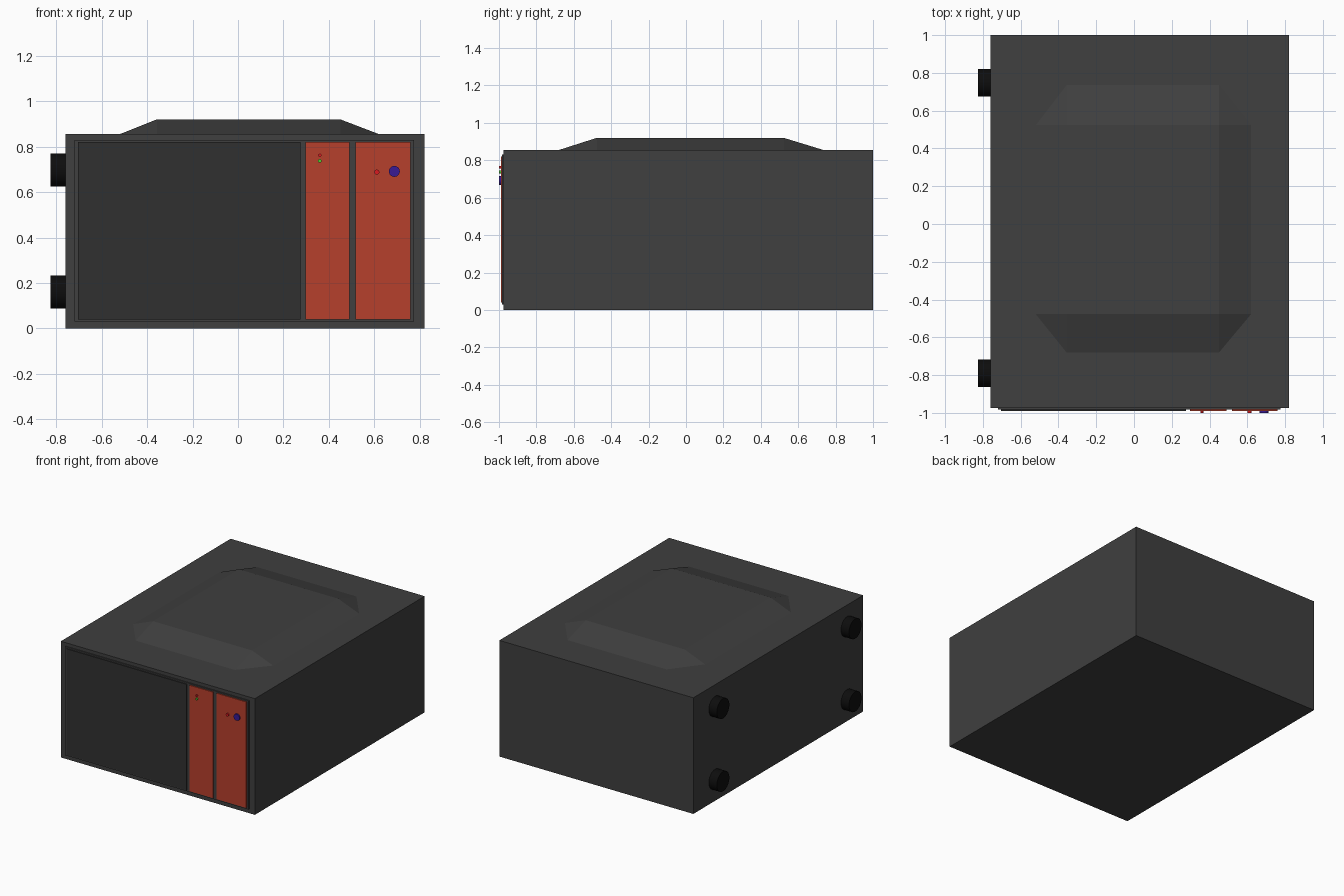
import bpy, bmesh
from math import pi
from mathutils import Matrix

if "Cube" in bpy.data.objects:
    bpy.data.objects.remove(bpy.data.objects["Cube"])


def material(name, r, g, b):
    m = bpy.data.materials.new(name)
    m.diffuse_color = (r, g, b, 1)
    m.use_nodes = True
    m.node_tree.nodes["Principled BSDF"].inputs["Base Color"].default_value = m.diffuse_color
    return m


case_grey = material("case_grey", 0.05, 0.05, 0.05)
dark_grey = material("dark_grey", 0.03, 0.03, 0.03)
panel_red = material("panel_red", 0.47, 0.05, 0.025)
foot_black = material("foot_black", 0.004, 0.004, 0.004)
red = material("light_red", 0.7, 0.01, 0.015)
green = material("light_green", 0.08, 0.6, 0.03)
blue = material("button_blue", 0.04, 0.01, 0.3)


def finish(name, bm, mat):
    bmesh.ops.recalc_face_normals(bm, faces=bm.faces[:])
    mesh = bpy.data.meshes.new(name)
    bm.to_mesh(mesh)
    bm.free()
    mesh.materials.append(mat)
    ob = bpy.data.objects.new(name, mesh)
    bpy.context.collection.objects.link(ob)
    return ob


def box(name, x, y, z, mat):
    bm = bmesh.new()
    size = Matrix.Diagonal((x[1] - x[0], y[1] - y[0], z[1] - z[0], 1))
    centre = Matrix.Translation((sum(x) / 2, sum(y) / 2, sum(z) / 2))
    bmesh.ops.create_cube(bm, size=1, matrix=centre @ size)
    return finish(name, bm, mat)


def disc(name, centre, radius, depth, axis, mat, sides=32):
    bm = bmesh.new()
    turn = Matrix.Rotation(pi / 2, 4, axis)
    bmesh.ops.create_cone(bm, cap_ends=True, segments=sides, radius1=radius,
                          radius2=radius, depth=depth,
                          matrix=Matrix.Translation(centre) @ turn)
    ob = finish(name, bm, mat)
    for f in ob.data.polygons:
        f.use_smooth = len(f.vertices) == 4
    for e in ob.data.edges:  # keep the rims crisp
        a, b = (ob.data.vertices[i].co for i in e.vertices)
        k = 0 if axis == 'Y' else 1
        e.use_edge_sharp = abs(a[k] - b[k]) < 1e-5
    return ob


# Main case
box("case", (-0.76, 0.82), (-0.975, 1.0), (0, 0.855), case_grey)

# Raised lid: octagonal base sloping up to a rectangular top
x0, x1, y0, y1 = -0.357, 0.45, -0.477, 0.523
bm = bmesh.new()
zb, zt = 0.855, 0.92
top = [bm.verts.new((x, y, zt)) for x, y in ((x0, y0), (x1, y0), (x1, y1), (x0, y1))]
base = [bm.verts.new((x, y, zb)) for x, y in (
    (x0, -0.68), (x1, -0.68), (0.62, y0), (0.62, y1),
    (x1, 0.735), (x0, 0.735), (-0.52, y1), (-0.52, y0))]
bm.faces.new(top)
bm.faces.new(base[::-1])
for i in range(4):
    a, b = base[2 * i], base[2 * i + 1]
    bm.faces.new((a, b, top[(i + 1) % 4], top[i]))
    bm.faces.new((b, base[(2 * i + 2) % 8], top[(i + 1) % 4]))
finish("raised_lid", bm, case_grey)

# Front backing plate and the three panels on it
box("front_plate", (-0.72, 0.775), (-0.983, -0.97), (0.03, 0.83), case_grey)
for name, x, mat in (("display_panel", (-0.705, 0.275), dark_grey),
                     ("left_control_panel", (0.297, 0.49), panel_red),
                     ("right_control_panel", (0.518, 0.76), panel_red)):
    box(name, x, (-0.99, -0.98), (0.04, 0.82), mat)

# Buttons and indicator lights
for name, x, z, r, mat in (("power_button", 0.688, 0.691, 0.024, blue),
                           ("reset_button", 0.611, 0.688, 0.011, red),
                           ("red_light", 0.36, 0.762, 0.007, red),
                           ("green_light", 0.36, 0.737, 0.008, green)):
    disc(name, (x, -0.992, z), r, 0.016, 'X', mat, 24)

# Four round feet on the left side
for y, end in ((-0.79, "front"), (0.747, "back")):
    for z, level in ((0.16, "lower"), (0.697, "upper")):
        disc(f"{end}_{level}_foot", (-0.79, y, z), 0.073, 0.07, 'Y', foot_black)
